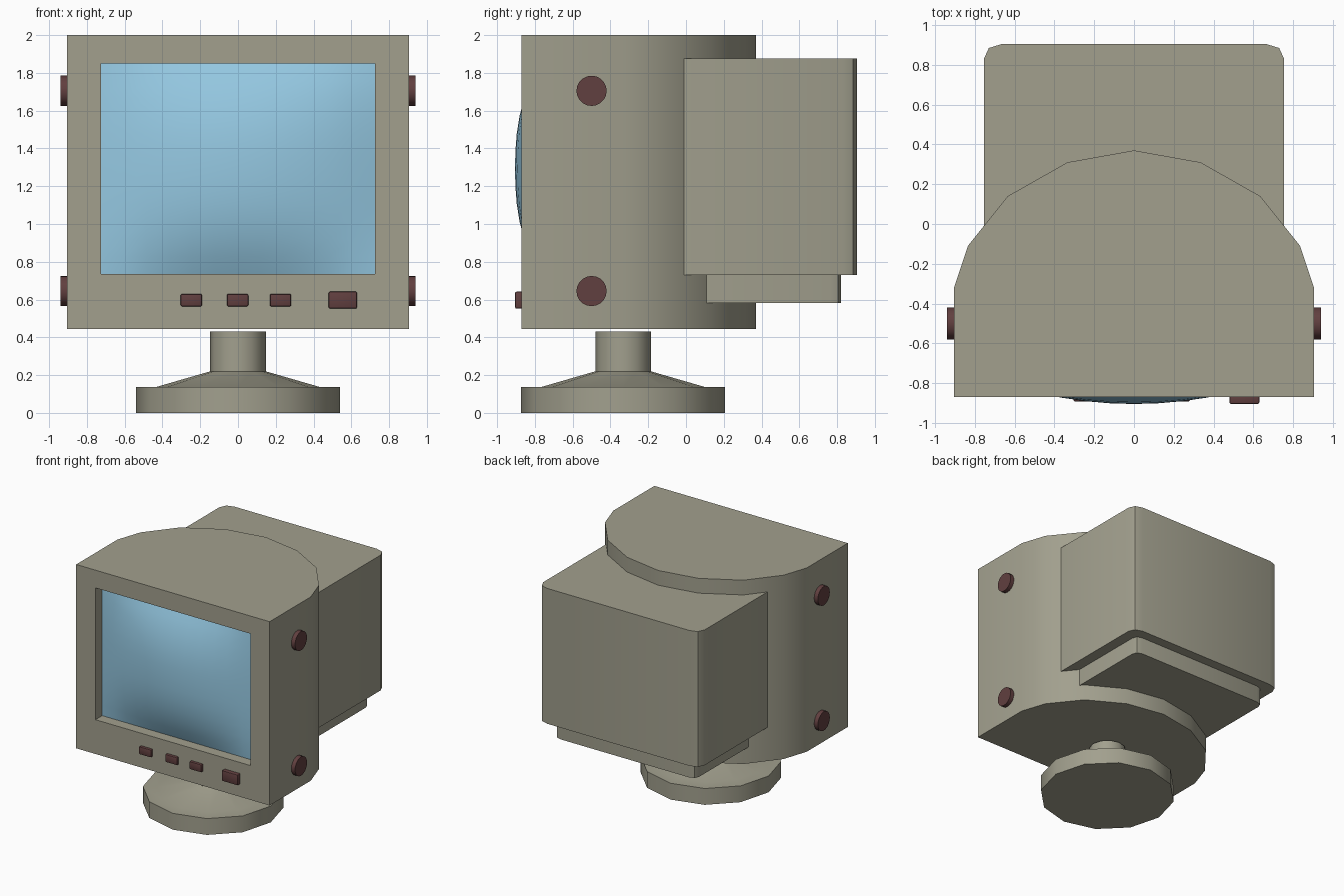
import bpy, bmesh
from math import radians, pi, cos, sin
from mathutils import Matrix, Vector

if "Cube" in bpy.data.objects:
    bpy.data.objects.remove(bpy.data.objects["Cube"])


def material(name, rgb):
    m = bpy.data.materials.new(name)
    m.diffuse_color = (*rgb, 1)
    m.use_nodes = True
    m.node_tree.nodes["Principled BSDF"].inputs["Base Color"].default_value = m.diffuse_color
    return m


BEIGE = material("beige_plastic", (0.36, 0.35, 0.27))
GLASS = material("blue_glass", (0.30, 0.58, 0.76))
RED = material("dark_red", (0.12, 0.05, 0.05))


def finish(name, bm, mat, angle=35):
    bmesh.ops.recalc_face_normals(bm, faces=bm.faces)
    me = bpy.data.meshes.new(name)
    bm.to_mesh(me)
    bm.free()
    ob = bpy.data.objects.new(name, me)
    bpy.context.collection.objects.link(ob)
    me.materials.append(mat)
    bpy.ops.object.select_all(action='DESELECT')
    ob.select_set(True)
    bpy.context.view_layer.objects.active = ob
    bpy.ops.object.shade_smooth_by_angle(angle=radians(angle))
    return ob


def prism(half, z0, z1):
    """Extrude a plan outline, mirrored in x, from z0 to z1."""
    pts = half + [(-x, y) for x, y in reversed(half) if x > 0]
    bm = bmesh.new()
    face = bm.faces.new([bm.verts.new((x, y, z0)) for x, y in pts])
    ext = bmesh.ops.extrude_face_region(bm, geom=[face])
    top = [v for v in ext["geom"] if isinstance(v, bmesh.types.BMVert)]
    bmesh.ops.translate(bm, verts=top, vec=(0, 0, z1 - z0))
    bmesh.ops.recalc_face_normals(bm, faces=bm.faces)
    return bm


# Screen opening
SX, ZB, ZT, FRONT, DEEP = 0.725, 0.735, 1.85, -0.87, -0.78
ZC, SZ = (ZB + ZT) / 2, (ZT - ZB) / 2

# Housing with curved back and recessed screen opening
bm = prism([(0.905, FRONT), (0.905, -0.32), (0.835, -0.11), (0.635, 0.14),
            (0.335, 0.31), (0, 0.37)], 0.445, 2.0)
front = min(bm.faces, key=lambda f: f.calc_center_median().y)
bmesh.ops.inset_region(bm, faces=[front], thickness=0.1)
for v in front.verts:
    v.co = (SX if v.co.x > 0 else -SX, FRONT, ZT if v.co.z > ZC else ZB)
ext = bmesh.ops.extrude_face_region(bm, geom=[front])
for v in [g for g in ext["geom"] if isinstance(g, bmesh.types.BMVert)]:
    v.co.y = DEEP
bmesh.ops.delete(bm, geom=[g for g in ext["geom"] if isinstance(g, bmesh.types.BMFace)]
                 + ([front] if front.is_valid else []), context='FACES')
finish("housing", bm, BEIGE)

# Bulging screen glass
bm = bmesh.new()
bmesh.ops.create_grid(bm, x_segments=12, y_segments=12, size=1)
for v in bm.verts:
    u, w = v.co.x, v.co.y
    bulge = 0.125 * (1 - u * u) * (1 - abs(w) ** 2.4)
    v.co = (u * SX, DEEP - bulge, ZC + w * SZ)
screen = finish("screen", bm, GLASS, 60)
if screen.data.polygons[0].normal.y > 0:
    screen.data.flip_normals()

# Tube casing at the back and the ledge below it
finish("tube_casing", prism([(0.755, -0.05), (0.755, 0.83), (0.73, 0.885),
                             (0.665, 0.905)], 0.73, 1.875), BEIGE)
finish("lower_ledge", prism([(0.66, 0.05), (0.66, 0.765), (0.645, 0.805),
                             (0.60, 0.82)], 0.583, 0.735), BEIGE)

# Round stand: disc, cone and neck turned with 12 sides
bm = bmesh.new()
SIDES = 12
rings = [[bm.verts.new((r * cos(2 * pi * i / SIDES), r * sin(2 * pi * i / SIDES) - 0.333, z))
          for i in range(SIDES)]
         for r, z in [(0.54, 0), (0.54, 0.138), (0.43, 0.138), (0.147, 0.22), (0.147, 0.43)]]
for a, b in zip(rings, rings[1:]):
    for i in range(SIDES):
        j = (i + 1) % SIDES
        bm.faces.new((a[i], a[j], b[j], b[i]))
bm.faces.new(rings[0])
bm.faces.new(rings[-1])
finish("stand", bm, BEIGE)


# Front buttons with rounded edges
def button(name, x, z, w, h, y0):
    bm = bmesh.new()
    bmesh.ops.create_cube(bm, size=1)
    y1 = FRONT + 0.03
    bmesh.ops.scale(bm, vec=(w, y1 - y0, h), verts=bm.verts)
    bmesh.ops.translate(bm, vec=(x, (y0 + y1) / 2, z), verts=bm.verts)
    bmesh.ops.bevel(bm, geom=bm.edges[:], offset=0.008, segments=2,
                    profile=0.5, affect='EDGES')
    finish(name, bm, RED)


for n, x in enumerate((-0.247, -0.002, 0.225)):
    button(f"small_button_{n + 1}", x, 0.597, 0.113, 0.066, -0.893)
button("power_button", 0.555, 0.597, 0.15, 0.09, -0.905)

# Side caps, two on each side
for side, s in (("right", 1), ("left", -1)):
    for level, z in (("upper", 1.705), ("lower", 0.645)):
        bm = bmesh.new()
        bmesh.ops.create_cone(bm, cap_ends=True, segments=20, radius1=0.08, radius2=0.08,
                              depth=0.07,
                              matrix=Matrix.Translation(Vector((s * 0.905, -0.5, z)))
                              @ Matrix.Rotation(pi / 2, 4, 'Y'))
        finish(f"{side}_{level}_cap", bm, RED)
